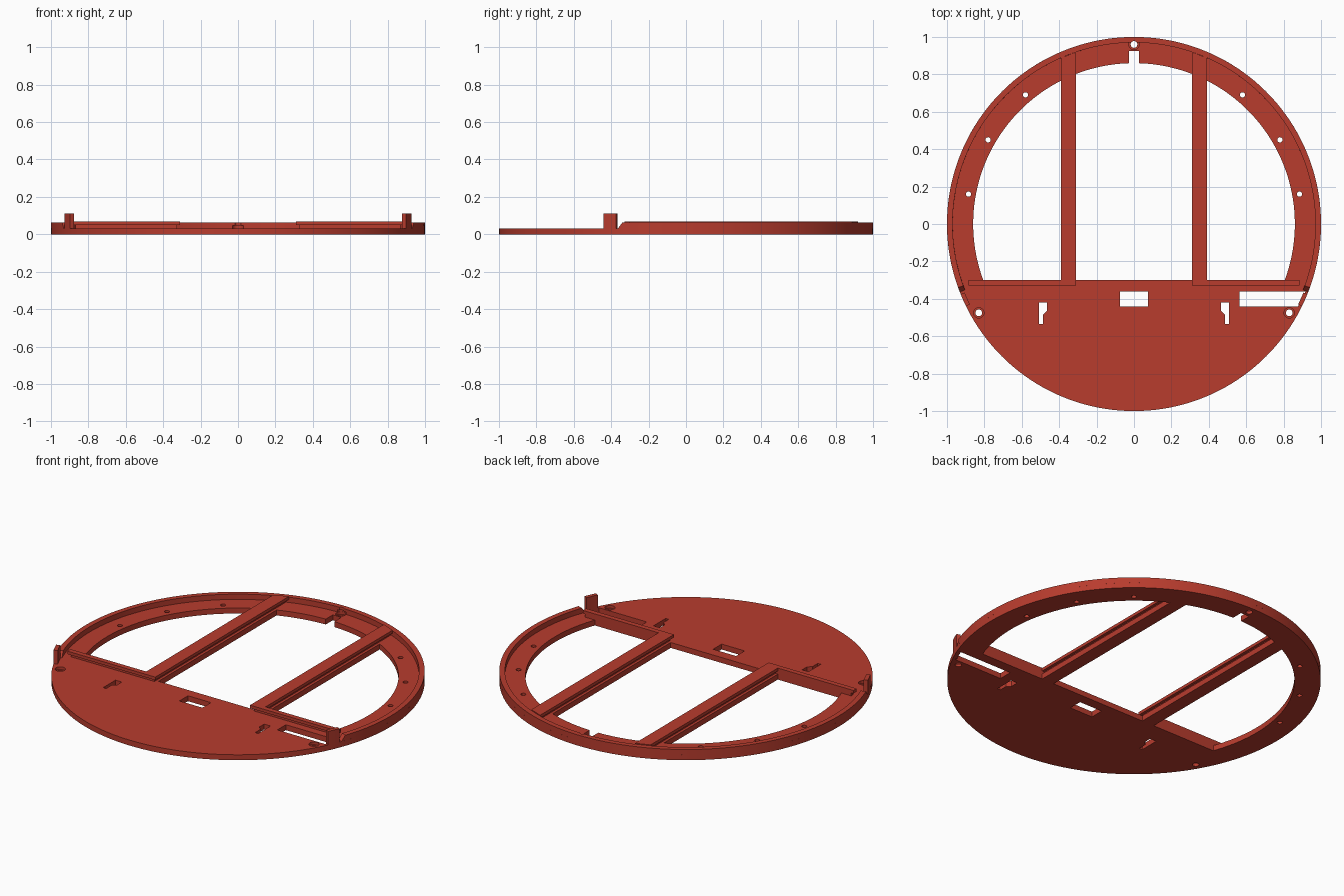
import bpy
import bmesh
from math import sin, cos, asin, acos, pi, sqrt

if "Cube" in bpy.data.objects:
    bpy.data.objects.remove(bpy.data.objects["Cube"], do_unlink=True)

red = bpy.data.materials.new("brick_red")
red.use_nodes = True
COLOUR = (0.48, 0.045, 0.027, 1)
red.diffuse_color = COLOUR
red.node_tree.nodes["Principled BSDF"].inputs["Base Color"].default_value = COLOUR

BASE = 0.032      # plate thickness
RIM_TOP = 0.063
RAIL_TOP = 0.068
INNER = 0.97      # inside radius of the raised rim
OPEN = 0.86       # radius of the large opening


def arc(r, a0, a1, n, cx=0, cy=0):
    return [(cx + r * cos(a0 + (a1 - a0) * i / n),
             cy + r * sin(a0 + (a1 - a0) * i / n)) for i in range(n + 1)]


def circle(r, n, cx=0, cy=0):
    return arc(r, 0, 2 * pi, n, cx, cy)[:-1]


def rect(x0, x1, y0, y1):
    return [(x0, y0), (x1, y0), (x1, y1), (x0, y1)]


def flip(pts):
    return [(-x, y) for x, y in pts]


def prism(name, pts, z0, z1, top=None):
    """Extrude an outline; an optional top outline slants the sides."""
    bm = bmesh.new()
    low = [bm.verts.new((x, y, z0)) for x, y in pts]
    high = [bm.verts.new((x, y, z1)) for x, y in (top or pts)]
    bm.faces.new(low[::-1])
    bm.faces.new(high)
    n = len(low)
    for i in range(n):
        j = (i + 1) % n
        bm.faces.new((low[i], low[j], high[j], high[i]))
    bmesh.ops.recalc_face_normals(bm, faces=bm.faces)
    mesh = bpy.data.meshes.new(name)
    bm.to_mesh(mesh)
    bm.free()
    mesh.materials.append(red)
    ob = bpy.data.objects.new(name, mesh)
    bpy.context.collection.objects.link(ob)
    return ob


def cut(ob, cutters):
    for c in cutters:
        mod = ob.modifiers.new("cut", "BOOLEAN")
        mod.operation, mod.solver, mod.object = "DIFFERENCE", "EXACT", c
    graph = bpy.context.evaluated_depsgraph_get()
    mesh = bpy.data.meshes.new_from_object(ob.evaluated_get(graph))
    ob.modifiers.clear()
    ob.data = mesh
    for c in cutters:
        bpy.data.objects.remove(c, do_unlink=True)


def cutter(pts, z0=-0.1, z1=0.2):
    ob = prism("cutter", pts, z0, z1)
    ob.hide_render = True
    return ob


# Outlines cut through the plate: three bays between the rails
BAY_Y, X0, X1 = -0.30, 0.31, 0.39
a = acos(X0 / OPEN)
middle_bay = arc(OPEN, a, pi - a, 32) + [(-X0, BAY_Y), (X0, BAY_Y)]
side_bay = arc(OPEN, asin(BAY_Y / OPEN), acos(X1 / OPEN), 40) + [(X1, BAY_Y)]
key_slot = [(0.465, -0.42), (0.465, -0.465), (0.487, -0.485),
            (0.487, -0.535), (0.507, -0.535), (0.507, -0.42)]
side_slot = [(0.565, -0.36), (0.565, -0.44), (0.878, -0.44), (0.918, -0.36)]
holes = [middle_bay, side_bay, flip(side_bay), key_slot, flip(key_slot),
         side_slot, rect(-0.075, 0.075, -0.44, -0.36),
         rect(-0.028, 0.028, 0.8, 0.925)]
for x, y in [(0.58, 0.69), (0.78, 0.45), (0.885, 0.16)]:
    holes += [circle(0.014, 16, x, y), circle(0.014, 16, -x, y)]

# Base plate with openings, screw holes and counterbores
plate = prism("base_plate", circle(1, 160), 0, BASE)
tools = [cutter(h) for h in holes]
for x, y in [(0, 0.96), (0.83, -0.475), (-0.83, -0.475)]:
    tools += [cutter(circle(0.018, 20, x, y)),
              cutter(circle(0.028, 20, x, y), 0.016, 0.1)]
cut(plate, tools)


# Raised rim with slanted ends
def band(y, r0=INNER, n=110):
    s = asin(y)
    return arc(1, s, pi - s, n) + arc(r0, pi - s, s, n)


rim = prism("raised_rim", band(-0.365), BASE - 0.002, RIM_TOP, band(-0.34))
cut(rim, [cutter(circle(0.018, 20, 0, 0.96)),
          cutter(circle(0.03, 20, 0, 0.96), 0.0, 0.046)])


# Grooved rails: a narrow web under a wider flange
def rim_y(x):
    return sqrt(INNER ** 2 - x ** 2)


def strip(x0, x1, y0):
    return [(x0, y0), (x1, y0), (x1, rim_y(x1)), (x0, rim_y(x0))]


LIP = 0.05
for side, mirror in (("left", list), ("right", flip)):
    prism(side + "_rail_web", mirror(strip(X0 + 0.016, X1 - 0.016, BAY_Y)), BASE - 0.002, LIP)
    prism(side + "_rail_flange", mirror(strip(X0, X1, -0.33)), LIP, RAIL_TOP)
    prism(side + "_front_web", mirror(rect(X0 + 0.016, 0.87, -0.315, BAY_Y)), BASE - 0.002, LIP)
    prism(side + "_front_flange", mirror(rect(X1, 0.885, -0.33, BAY_Y)), LIP, RAIL_TOP)
    # Curved upright tab on the plate edge
    b0, b1 = asin(-0.44), asin(-0.375)
    tab = arc(1, b0, b1, 6) + arc(0.977, b1, b0, 6)
    prism(side + "_edge_tab", mirror(tab), 0.001, 0.112)

# Smooth the curved walls, keep corners sharp
bpy.ops.object.select_all(action="DESELECT")
for ob in bpy.context.collection.objects:
    if ob.type == "MESH" and red.name in ob.data.materials:
        ob.select_set(True)
        bpy.context.view_layer.objects.active = ob
bpy.ops.object.shade_smooth_by_angle(angle=pi / 6)
